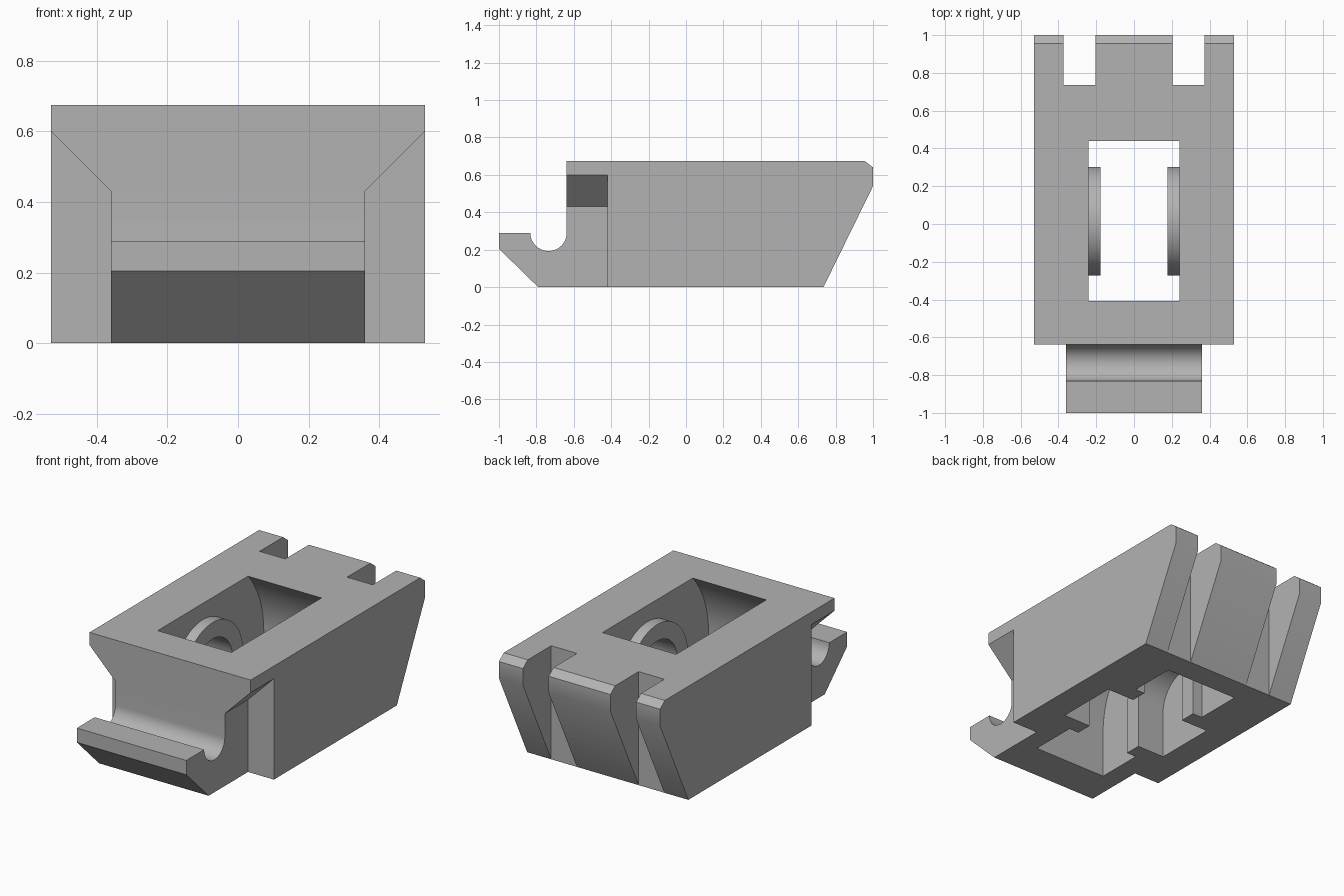
import bpy, bmesh
from math import sin, cos, pi, radians

cube = bpy.data.objects.get("Cube")
if cube:
    bpy.data.objects.remove(cube, do_unlink=True)

grey = bpy.data.materials.new("plain_grey")
grey.use_nodes = True
GREY = (0.45, 0.45, 0.45, 1)
grey.diffuse_color = GREY
grey.node_tree.nodes["Principled BSDF"].inputs["Base Color"].default_value = GREY

AXLE_Y, AXLE_Z = 0.015, 0.29
HALF_W, NECK_W, TOP = 0.53, 0.36, 0.675


def prism(name, points, start, end, along="x"):
    """Extrude a closed profile: (y, z) along x, or (x, z) along y."""
    bm = bmesh.new()
    place = (lambda p: (start, *p)) if along == "x" else (lambda p: (p[0], start, p[1]))
    face = bm.faces.new([bm.verts.new(place(p)) for p in points])
    moved = bmesh.ops.extrude_face_region(bm, geom=[face])["geom"]
    d = end - start
    bmesh.ops.translate(bm, vec=(d, 0, 0) if along == "x" else (0, d, 0),
                        verts=[v for v in moved if isinstance(v, bmesh.types.BMVert)])
    bmesh.ops.recalc_face_normals(bm, faces=bm.faces)
    mesh = bpy.data.meshes.new(name)
    bm.to_mesh(mesh)
    bm.free()
    mesh.materials.append(grey)
    ob = bpy.data.objects.new(name, mesh)
    bpy.context.collection.objects.link(ob)
    return ob


def arc(cy, cz, r, a0, a1, n):
    steps = [radians(a0 + (a1 - a0) * i / n) for i in range(n + 1)]
    return [(cy + r * cos(a), cz + r * sin(a)) for a in steps]


def arch(r, bottom):
    """Half round top over straight legs, centred on the axle."""
    return [(AXLE_Y - r, bottom), (AXLE_Y + r, bottom)] + arc(AXLE_Y, AXLE_Z, r, 0, 180, 40)


def combine(target, tool, operation):
    mod = target.modifiers.new(operation.lower(), "BOOLEAN")
    mod.operation, mod.solver, mod.object = operation, "EXACT", tool
    bpy.context.view_layer.update()
    graph = bpy.context.evaluated_depsgraph_get()
    mesh = bpy.data.meshes.new_from_object(target.evaluated_get(graph))
    target.modifiers.clear()
    target.data = mesh
    bpy.data.objects.remove(tool, do_unlink=True)


# Main block with sloping, chamfered back
body = prism("axle_housing", [(-0.42, 0), (0.735, 0), (1, 0.54), (1, 0.64), (0.955, TOP), (-0.42, TOP)],
             -HALF_W, HALF_W)

# Narrow front with round-bottomed hook
hook = [(-0.3, 0), (-0.79, 0), (-1, 0.205), (-1, 0.29)]
hook += arc(-0.735, 0.29, 0.097, 180, 360, 24) + [(-0.638, TOP), (-0.3, TOP)]
combine(body, prism("front_hook", hook, -NECK_W, NECK_W), "UNION")

# Overhanging top lip, bevelled down to the narrow front
lip = [(-NECK_W, 0.43), (NECK_W, 0.43), (HALF_W, 0.6), (HALF_W, TOP), (-HALF_W, TOP), (-HALF_W, 0.6)]
combine(body, prism("front_lip", lip, -0.638, -0.3, "y"), "UNION")

# Arched wheel pocket open at top and bottom
combine(body, prism("wheel_pocket", arch(0.573, -0.1), -0.242, 0.242), "DIFFERENCE")

# Arched axle bosses on both pocket walls
for side in (-1, 1):
    combine(body, prism("axle_boss", arch(0.288, 0), side * 0.178, side * 0.3), "UNION")

# Axle slot cut through the bosses into the walls
combine(body, prism("axle_slot", arch(0.19, -0.1), -NECK_W, NECK_W), "DIFFERENCE")

# Two vertical notches in the back
for side in (-1, 1):
    notch = [(0.735, -0.1), (1.1, -0.1), (1.1, 0.8), (0.735, 0.8)]
    combine(body, prism("back_notch", notch, side * 0.203, side * 0.372), "DIFFERENCE")

bpy.ops.object.select_all(action="DESELECT")
body.select_set(True)
bpy.context.view_layer.objects.active = body
bpy.ops.object.shade_smooth_by_angle(angle=radians(30))
